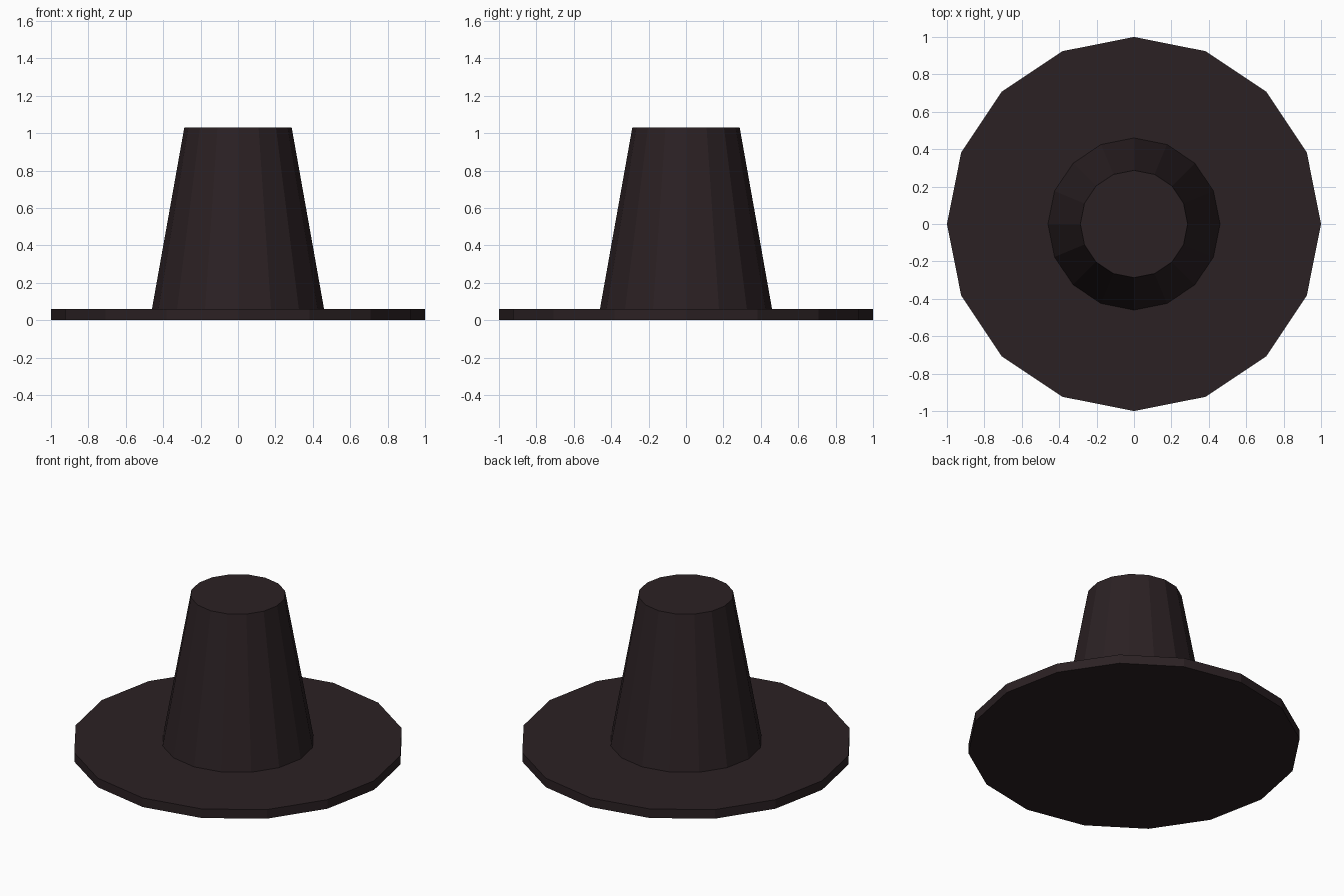
import bpy

if "Cube" in bpy.data.objects:
    bpy.data.objects.remove(bpy.data.objects["Cube"])

SIDES = 16

felt = bpy.data.materials.new("dark_felt")
felt.diffuse_color = (0.024, 0.015, 0.017, 1.0)
felt.use_nodes = True
felt.node_tree.nodes["Principled BSDF"].inputs["Base Color"].default_value = felt.diffuse_color


def frustum(name, r_bottom, r_top, z_bottom, z_top):
    """Flat-faced tapered cylinder standing between two heights."""
    bpy.ops.mesh.primitive_cone_add(
        vertices=SIDES, radius1=r_bottom, radius2=r_top,
        depth=z_top - z_bottom, location=(0, 0, (z_bottom + z_top) / 2))
    obj = bpy.context.object
    obj.name = name
    obj.data.materials.append(felt)
    return obj


# Wide flat brim
frustum("brim", 1.0, 1.0, 0.0, 0.06)

# Tall tapered crown resting on the brim
frustum("crown", 0.46, 0.287, 0.06, 1.03)
